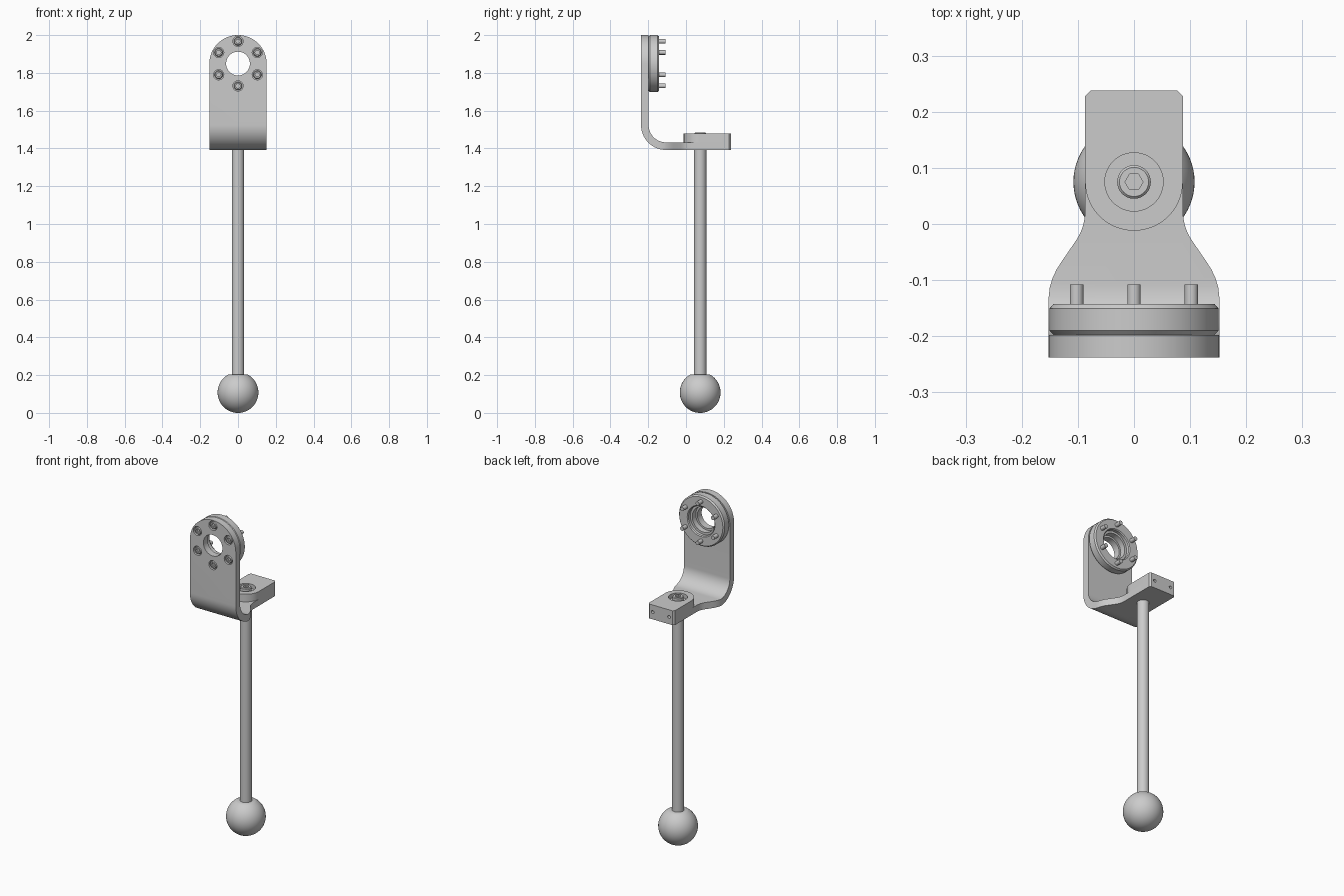
import bpy, bmesh, math
from mathutils import Matrix, Vector

cube = bpy.data.objects.get("Cube")
if cube:
    bpy.data.objects.remove(cube)

metal = bpy.data.materials.new("light grey metal")
metal.use_nodes = True
GREY = (0.6, 0.6, 0.6, 1)
metal.diffuse_color = GREY
metal.node_tree.nodes["Principled BSDF"].inputs["Base Color"].default_value = GREY

RING_Z, ROD_Y = 1.849, 0.075
W, NECK = 0.152, 0.087          # half widths of the upright and the foot
BOTTOM, FLOOR, TOP = 1.392, 1.432, 1.478
FRONT, BACK = -0.238, 0.238
T = FLOOR - BOTTOM


def make(name, bm, smooth=True):
    bmesh.ops.recalc_face_normals(bm, faces=bm.faces)
    me = bpy.data.meshes.new(name)
    bm.to_mesh(me)
    bm.free()
    ob = bpy.data.objects.new(name, me)
    bpy.context.collection.objects.link(ob)
    me.materials.append(metal)
    if smooth:
        shade(ob)
    return ob


def shade(ob):
    bpy.ops.object.select_all(action='DESELECT')
    ob.select_set(True)
    bpy.context.view_layer.objects.active = ob
    bpy.ops.object.shade_smooth_by_angle(angle=math.radians(30))


def arc(cx, cy, r, a0, a1, n):
    return [(cx + r * math.cos(math.radians(a0 + (a1 - a0) * i / n)),
             cy + r * math.sin(math.radians(a0 + (a1 - a0) * i / n))) for i in range(n + 1)]


def prism(name, pts, axis, lo, hi):
    """Extrude a 2D outline along x, y or z from lo to hi."""
    place = {'x': lambda a, b, c: (c, a, b), 'y': lambda a, b, c: (a, c, b),
             'z': lambda a, b, c: (a, b, c)}[axis]
    bm = bmesh.new()
    face = bm.faces.new([bm.verts.new(place(a, b, lo)) for a, b in pts])
    ext = bmesh.ops.extrude_face_region(bm, geom=[face])
    move = Vector(place(0, 0, hi - lo))
    bmesh.ops.translate(bm, vec=move, verts=[v for v in ext['geom'] if isinstance(v, bmesh.types.BMVert)])
    return make(name, bm, False)


def lathe(name, profile, centre, axis='z', n=48, closed=False):
    """Spin (radius, height) points round z, or round y with height along +y."""
    bm = bmesh.new()
    vs = [bm.verts.new((r, 0, h)) for r, h in profile]
    edges = [bm.edges.new(p) for p in zip(vs, vs[1:])]
    if closed:
        edges.append(bm.edges.new((vs[-1], vs[0])))
    bmesh.ops.spin(bm, geom=vs + edges, cent=(0, 0, 0), axis=(0, 0, 1),
                   angle=math.tau, steps=n, use_duplicate=False)
    bmesh.ops.remove_doubles(bm, verts=bm.verts, dist=1e-5)
    if axis == 'y':
        bm.transform(Matrix.Rotation(-math.pi / 2, 4, 'X'))
    bm.transform(Matrix.Translation(centre))
    return make(name, bm)


def rod_shape(name, r, lo, hi, centre, axis='z', n=32):
    return lathe(name, [(0, lo), (r, lo), (r, hi), (0, hi)], centre, axis, n)


def boolean(ob, cutters, op='DIFFERENCE'):
    for c in cutters:
        m = ob.modifiers.new("cut", 'BOOLEAN')
        m.operation, m.object, m.solver = op, c, 'EXACT'
        bpy.context.view_layer.objects.active = ob
        bpy.ops.object.modifier_apply(modifier=m.name)


def discard(objs):
    for o in objs:
        bpy.data.objects.remove(o)


# Bracket: bent sheet trimmed by its front and top outlines
R = 0.132
cy, cz = FRONT + R, BOTTOM + R
sheet = ([(FRONT, 2.0)] + arc(cy, cz, R, 180, 270, 16) + [(BACK, BOTTOM), (BACK, FLOOR)]
         + arc(cy, cz, R - T, 270, 180, 16) + [(FRONT + T, 2.0)])
bracket = prism("bracket", sheet, 'x', -0.2, 0.2)
front_outline = [(-W, 1.3), (W, 1.3)] + arc(0, 2.0 - W, W, 0, 180, 40)
side = [(W, -0.3), (W, -0.13), (0.150, -0.112), (0.145, -0.096), (0.138, -0.081), (0.129, -0.067),
        (0.103, -0.029), (0.096, -0.017), (0.091, -0.004), (0.088, 0.01), (NECK, 0.025),
        (NECK, BACK - 0.01), (NECK - 0.01, BACK)]
top_outline = side + [(-x, y) for x, y in reversed(side)]
trims = [prism("front_trim", front_outline, 'y', -0.4, 0.4),
         prism("top_trim", top_outline, 'z', 1.2, 2.2)]
boolean(bracket, trims, 'INTERSECT')
discard(trims)

# Clamp block on the foot, rounded towards the front
block_outline = (arc(0, ROD_Y, NECK, 180, 360, 32)
                 + [(NECK, BACK - 0.01), (NECK - 0.01, BACK), (0.01 - NECK, BACK), (-NECK, BACK - 0.01)])
block = prism("clamp_block", block_outline, 'z', FLOOR, TOP)

# Bolt positions round the ring
bolts = [(0.118 * math.cos(math.radians(a)), RING_Z + 0.118 * math.sin(math.radians(a)))
         for a in range(30, 390, 60)]

# Holes in the bracket and block
bore = rod_shape("bore", 0.063, -0.4, -0.1, (0, 0, RING_Z), 'y', 48)
head_pockets = [rod_shape("pocket", 0.027, -0.3, FRONT + 0.02, (x, 0, z), 'y', 24) for x, z in bolts]
back_holes = [rod_shape("back_hole", 0.009, 0.18, 0.3, (s * 0.054, 0, 1.436), 'y', 16) for s in (-1, 1)]
counterbore = rod_shape("counterbore", 0.052, TOP - 0.025, 1.6, (0, ROD_Y, 0), 'z', 48)
boolean(bracket, [bore] + head_pockets + back_holes)
boolean(block, [counterbore] + back_holes)
discard([bore, counterbore] + head_pockets + back_holes)
shade(bracket)
shade(block)

# Clamp ring behind the upright, stepped inside
y0, y1 = FRONT + T, -0.143
lathe("clamp_ring", [(0.143, y0), (0.151, y0 + 0.008), (0.151, y1 - 0.008), (0.144, y1),
                     (0.092, y1), (0.087, y1 - 0.005), (0.087, y1 - 0.022), (0.074, y1 - 0.022),
                     (0.074, y0)], (0, 0, RING_Z), 'y', 64, True)


# Socket screws: a hexagonal recess in a chamfered head
def socket_head(name, r, lo, hi, hex_r, centre, axis):
    out = 1 if hi > lo else -1
    c = 0.004 * out
    head = lathe(name, [(0, lo), (r, lo), (r, hi - c), (r - 0.004, hi), (0, hi)], centre, axis, 32)
    a, b = sorted((hi - 3 * c, hi + 5 * c))
    hexa = rod_shape("hex_cutter", hex_r, a, b, centre, axis, 6)
    boolean(head, [hexa])
    discard([hexa])
    shade(head)


for i, (x, z) in enumerate(bolts, 1):
    socket_head(f"ring_screw_head_{i}", 0.022, FRONT + 0.021, FRONT + 0.002, 0.012, (x, 0, z), 'y')
    rod_shape(f"ring_screw_shank_{i}", 0.012, FRONT + 0.018, -0.108, (x, 0, z), 'y', 24)
socket_head("rod_screw_head", 0.03, TOP - 0.026, 1.485, 0.016, (0, ROD_Y, 0), 'z')

# Rod and ball handle with a flat top
rod_shape("rod", 0.033, 0.19, FLOOR - 0.005, (0, ROD_Y, 0), 'z', 48)
ball = [(r, h) for r, h in arc(0, 0.108, 0.108, -90, 62.5, 36)]
lathe("ball_handle", ball + [(0, ball[-1][1])], (0, ROD_Y, 0), 'z', 64)
